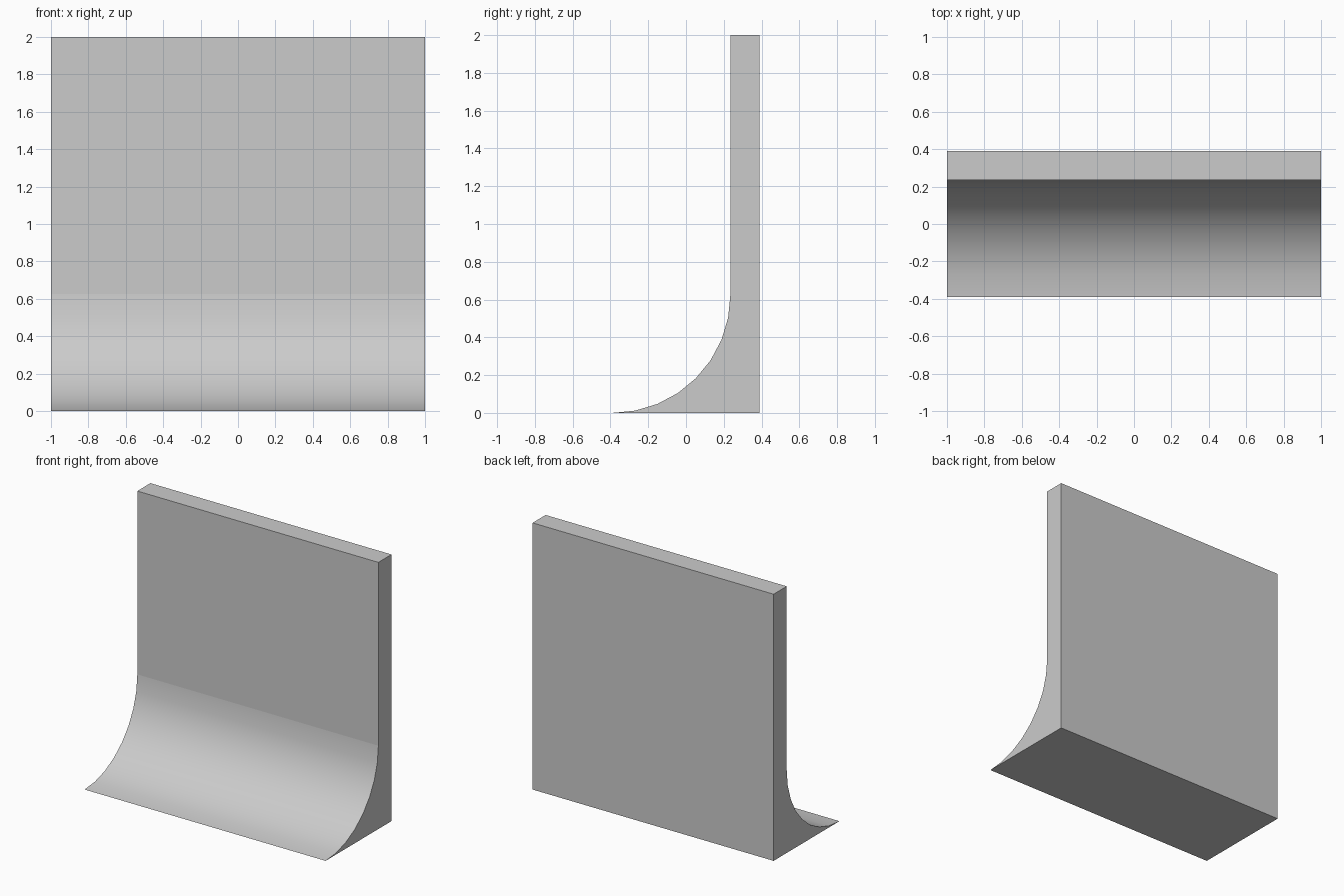
import bpy, math

if "Cube" in bpy.data.objects:
    bpy.data.objects.remove(bpy.data.objects["Cube"])

HALF_W = 1.0
FRONT, WALL_Y, BACK = -0.39, 0.235, 0.39
RADIUS = WALL_Y - FRONT


def extrude_profile(name, profile):
    """Solid made by sweeping a (y, z) profile along x; counter-clockwise seen from +x."""
    n = len(profile)
    verts = [(x, y, z) for x in (-HALF_W, HALF_W) for y, z in profile]
    faces = [tuple(reversed(range(n))), tuple(range(n, 2 * n))]
    faces += [(i, (i + 1) % n, n + (i + 1) % n, n + i) for i in range(n)]
    mesh = bpy.data.meshes.new(name)
    mesh.from_pydata(verts, [], faces)
    obj = bpy.data.objects.new(name, mesh)
    bpy.context.collection.objects.link(obj)
    return obj


# upright wall slab
extrude_profile("wall", [(WALL_Y, 0), (BACK, 0), (BACK, 2), (WALL_Y, 2)])

# concave quarter-round cove at the foot of the wall
STEPS = 8
arc = []
for i in range(STEPS + 1):
    a = math.pi / 2 * (1 - i / STEPS)
    arc.append((FRONT + RADIUS * math.sin(a), RADIUS * (1 - math.cos(a))))
cove = extrude_profile("cove", [(WALL_Y, 0)] + arc)

# smooth curve, sharp borders
bpy.ops.object.select_all(action='DESELECT')
cove.select_set(True)
bpy.context.view_layer.objects.active = cove
bpy.ops.object.shade_smooth_by_angle(angle=math.radians(30))
